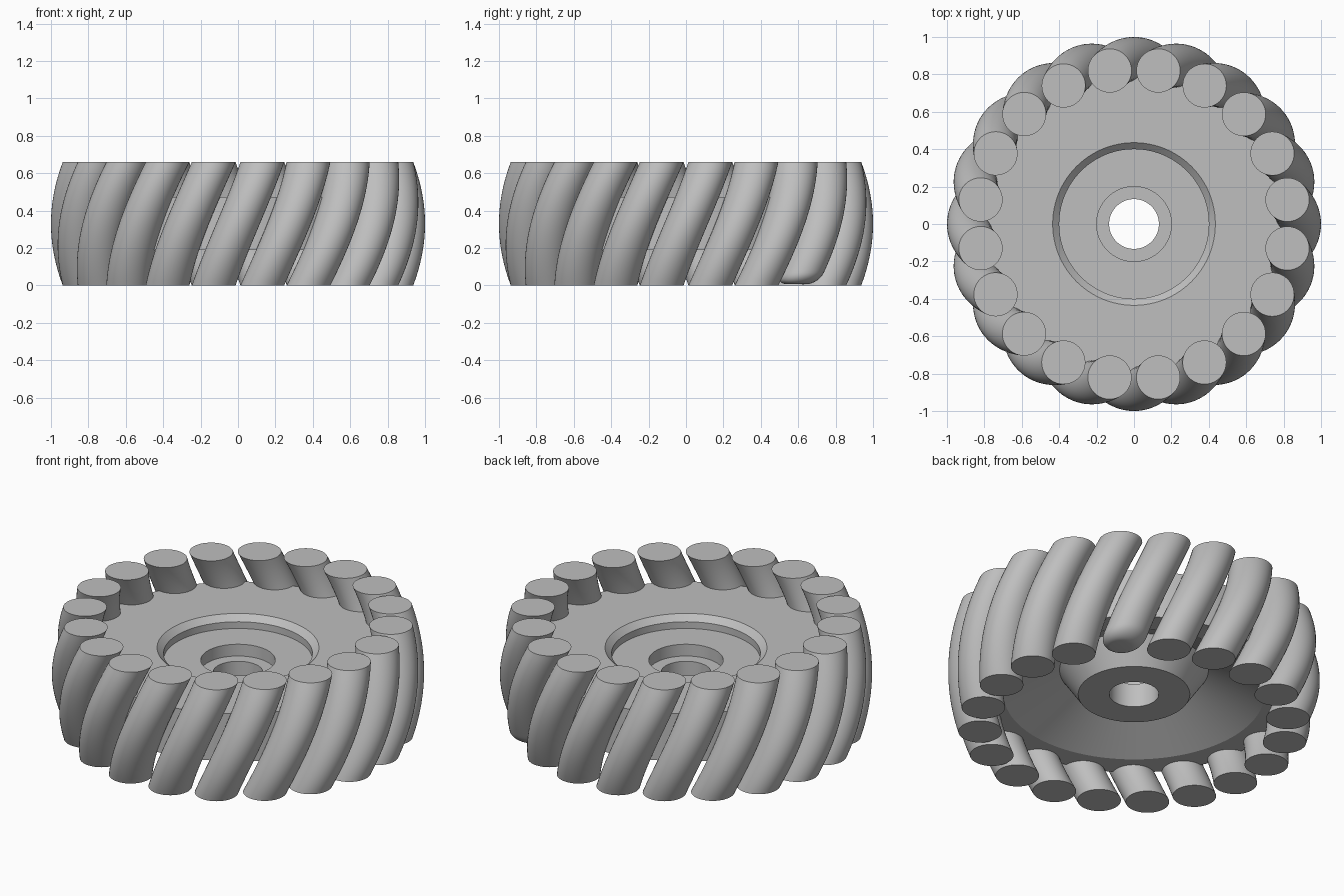
import bpy, bmesh
from math import sin, cos, pi, radians, sqrt

HEIGHT = 0.66
ROLLERS = 20
PITCH = 2 * pi / ROLLERS
TUBE = 0.117

cube = bpy.data.objects.get("Cube")
if cube:
    bpy.data.objects.remove(cube, do_unlink=True)

grey = bpy.data.materials.new("plain grey")
grey.use_nodes = True
colour = (0.52, 0.52, 0.52, 1)
grey.diffuse_color = colour
grey.node_tree.nodes["Principled BSDF"].inputs["Base Color"].default_value = colour


def finish(bm, name):
    """Turn a bmesh into a smooth-shaded grey object."""
    bmesh.ops.recalc_face_normals(bm, faces=bm.faces)
    mesh = bpy.data.meshes.new(name)
    bm.to_mesh(mesh)
    bm.free()
    mesh.materials.append(grey)
    obj = bpy.data.objects.new(name, mesh)
    bpy.context.collection.objects.link(obj)
    bpy.ops.object.select_all(action="DESELECT")
    obj.select_set(True)
    bpy.context.view_layer.objects.active = obj
    bpy.ops.object.shade_smooth_by_angle(angle=radians(25))
    return obj


def bridge(bm, a, b):
    n = len(a)
    for i in range(n):
        j = (i + 1) % n
        bm.faces.new((a[i], a[j], b[j], b[i]))


def lathe(name, profile, sides=96):
    """Revolve a closed (radius, height) profile around z."""
    bm = bmesh.new()
    rings = [[bm.verts.new((r * cos(2 * pi * i / sides), r * sin(2 * pi * i / sides), z))
              for i in range(sides)] for r, z in profile]
    for k, ring in enumerate(rings):
        bridge(bm, ring, rings[(k + 1) % len(rings)])
    return finish(bm, name)


def roller(name, angle, rounded=False, sides=40, steps=24):
    """Sweep a disc up a helix lying on a barrel; optionally round the foot."""
    stations = [(HEIGHT * k / steps, TUBE) for k in range(steps + 1)]
    if rounded:
        base, fillet = 0.008, 0.06
        foot = [(base + fillet * (1 - cos(a)), TUBE - fillet * (1 - sin(a)))
                for a in (pi / 2 * k / 8 for k in range(9))]
        stations = foot + [s for s in stations if s[0] > base + fillet + 0.01]
    bm = bmesh.new()
    rings = []
    for z, size in stations:
        t = z / HEIGHT
        turn = angle + PITCH * t
        reach = 0.83 + 0.053 * (1 - (2 * t - 1) ** 2)
        cx, cy = reach * cos(turn), reach * sin(turn)
        rings.append([bm.verts.new((cx + size * cos(2 * pi * i / sides),
                                    cy + size * sin(2 * pi * i / sides), z))
                      for i in range(sides)])
    for a, b in zip(rings, rings[1:]):
        bridge(bm, a, b)
    bm.faces.new(rings[0])
    bm.faces.new(rings[-1])
    return finish(bm, name)


# Hub disc with stepped recess, bore and conical groove underneath
lathe("hub_disc", [
    (0.133, 0.19), (0.133, 0.33), (0.2, 0.33), (0.2, 0.4), (0.4, 0.4),
    (0.4, 0.44), (0.435, 0.473), (0.84, 0.473), (0.84, 0.19),
    (0.7, 0.19), (0.4, 0.34), (0.3, 0.19)])

# Ring of slanted rollers, one with a rounded foot
for k in range(ROLLERS):
    roller(f"roller_{k + 1}", PITCH * (k + 0.5), rounded=(k == 2))
